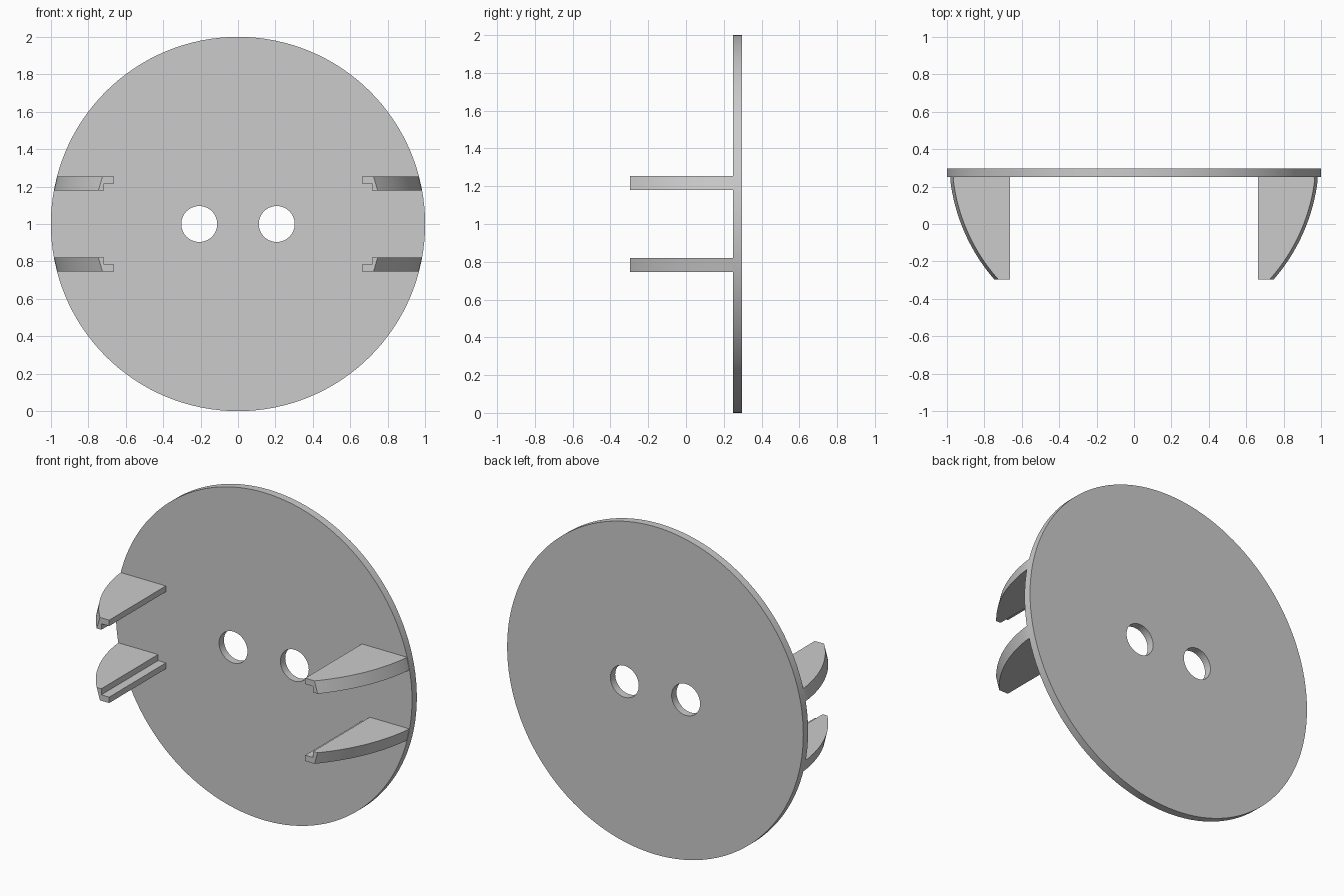
import bpy, bmesh, math
from mathutils import Matrix

if "Cube" in bpy.data.objects:
    bpy.data.objects.remove(bpy.data.objects["Cube"], do_unlink=True)

BACK, DISC_FRONT, TIP = 0.297, 0.25, -0.297
CENTRE_Z = 1.0

grey = bpy.data.materials.new("light_grey")
grey.use_nodes = True
colour = (0.6, 0.6, 0.6, 1)
grey.diffuse_color = colour
grey.node_tree.nodes["Principled BSDF"].inputs["Base Color"].default_value = colour


def finish(name, bm):
    bmesh.ops.recalc_face_normals(bm, faces=bm.faces)
    mesh = bpy.data.meshes.new(name)
    bm.to_mesh(mesh)
    bm.free()
    mesh.materials.append(grey)
    ob = bpy.data.objects.new(name, mesh)
    bpy.context.collection.objects.link(ob)
    return ob


def activate(ob):
    bpy.ops.object.select_all(action="DESELECT")
    ob.select_set(True)
    bpy.context.view_layer.objects.active = ob


def smooth(ob):
    activate(ob)
    bpy.ops.object.shade_smooth_by_angle(angle=math.radians(30))


def cylinder(name, x, radius, y0, y1, sides):
    bm = bmesh.new()
    place = Matrix.Translation((x, (y0 + y1) / 2, CENTRE_Z)) @ Matrix.Rotation(math.pi / 2, 4, "X")
    bmesh.ops.create_cone(bm, cap_ends=True, segments=sides, radius1=radius,
                          radius2=radius, depth=y1 - y0, matrix=place)
    return finish(name, bm)


# Round plate with two through holes
plate = cylinder("round_plate", 0, 1.0, DISC_FRONT, BACK, 128)
for x in (-0.207, 0.207):
    cutter = cylinder("hole_cutter", x, 0.096, DISC_FRONT - 0.1, BACK + 0.1, 48)
    cutter.hide_render = True
    cut = plate.modifiers.new("hole", "BOOLEAN")
    cut.operation, cut.object, cut.solver = "DIFFERENCE", cutter, "EXACT"
    activate(plate)
    bpy.ops.object.modifier_apply(modifier=cut.name)
    bpy.data.objects.remove(cutter, do_unlink=True)
smooth(plate)


# Fins: stepped cross-section lofted forward, outer edge following a dome
def dome_x(y, height):
    radius = min(0.998, math.sqrt(1.01 - (y - 0.352) ** 2))
    return math.sqrt(radius ** 2 - height ** 2)


def fin(name, side, up, steps=24):
    near, lip, far = 0.18, 0.217, 0.253
    edge, wall = 0.662, 0.715
    bm = bmesh.new()
    rings = []
    for i in range(steps + 1):
        y = TIP + (DISC_FRONT + 0.01 - TIP) * i / steps
        section = [(dome_x(y, far), far), (edge, far), (edge, lip),
                   (wall, lip), (wall, near), (dome_x(y, near), near)]
        rings.append([bm.verts.new((side * x, y, CENTRE_Z + up * h)) for x, h in section])
    for a, b in zip(rings, rings[1:]):
        for k in range(len(a)):
            n = (k + 1) % len(a)
            bm.faces.new((a[k], a[n], b[n], b[k]))
    bm.faces.new(rings[0])
    bm.faces.new(rings[-1])
    smooth(finish(name, bm))


for side, side_name in ((1, "left"), (-1, "right")):
    for up, level in ((1, "upper"), (-1, "lower")):
        fin(f"{level}_{side_name}_fin", side, up)
